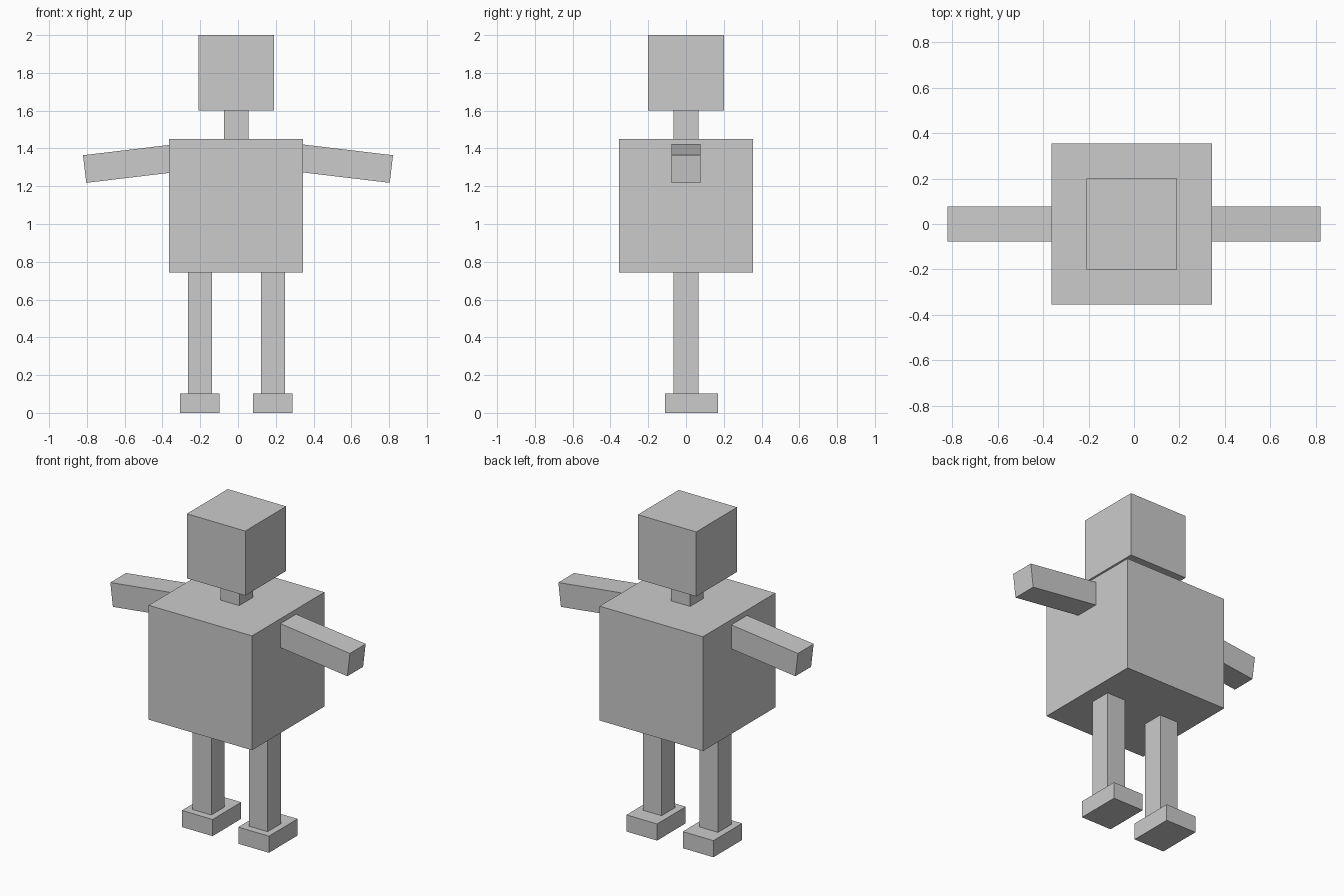
import bpy
import math
from mathutils import Matrix

if "Cube" in bpy.data.objects:
    bpy.data.objects.remove(bpy.data.objects["Cube"])

grey = bpy.data.materials.new("plain grey")
grey.diffuse_color = (0.6, 0.6, 0.6, 1)
grey.use_nodes = True
grey.node_tree.nodes["Principled BSDF"].inputs["Base Color"].default_value = grey.diffuse_color

MID = -0.01  # centre line of the body


def box(name, centre, size, tilt=0.0):
    """Box with its size baked in, tilted about the y axis."""
    bpy.ops.mesh.primitive_cube_add(size=1, location=centre)
    obj = bpy.context.object
    obj.name = name
    obj.data.transform(Matrix.Diagonal((*size, 1)))
    obj.rotation_euler.y = tilt
    obj.data.materials.append(grey)
    return obj


# Head, neck and torso
box("head", (MID, 0, 1.8), (0.4, 0.4, 0.4))
box("neck", (MID, 0, 1.525), (0.13, 0.132, 0.15))
box("torso", (MID, 0, 1.097), (0.708, 0.708, 0.708))

# Arms slope down from just inside the torso to the hands
TILT = math.radians(6.8)
LENGTH, THICK = 0.5, 0.147
for side, label in ((-1, "left"), (1, "right")):
    # Middle of the outer end, then step back half a length
    x = side * (0.812 - math.cos(TILT) * LENGTH / 2)
    z = 1.291 + math.sin(TILT) * LENGTH / 2
    box(label + "_arm", (x, 0, z), (LENGTH, 0.154, THICK), side * TILT)

# Legs and feet
for side, label in ((-1, "left"), (1, "right")):
    x = -0.008 + side * 0.193
    box(label + "_leg", (x, 0, 0.4225), (0.128, 0.132, 0.641))
    box(label + "_foot", (x - 0.001, 0.03, 0.0515), (0.21, 0.28, 0.103))
